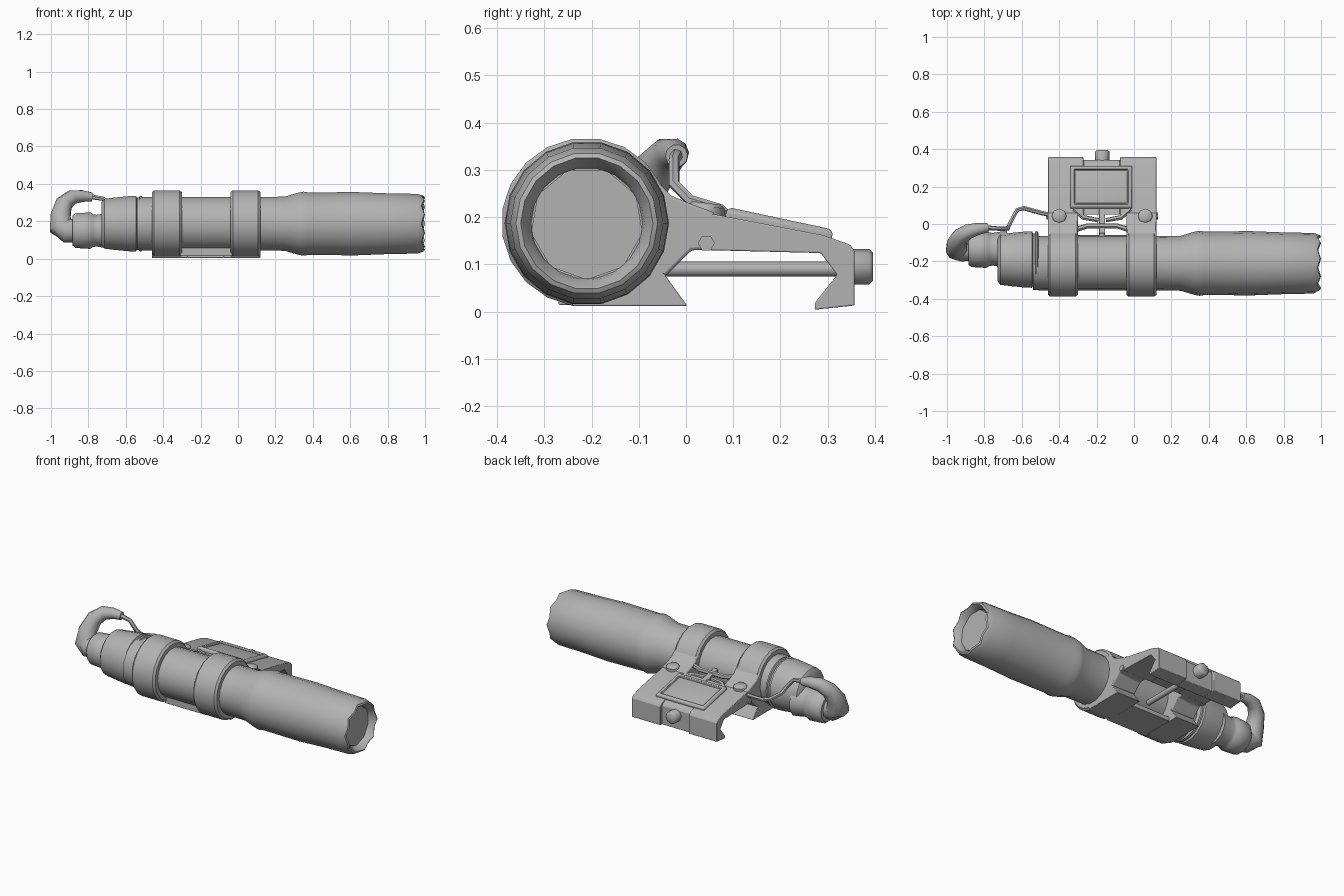
import bpy, bmesh, math
from mathutils import Vector, Matrix

cube = bpy.data.objects.get("Cube")
if cube:
    bpy.data.objects.remove(cube, do_unlink=True)

grey = bpy.data.materials.new("plain grey")
grey.use_nodes = True
colour = (0.45, 0.45, 0.45, 1)
grey.diffuse_color = colour
grey.node_tree.nodes["Principled BSDF"].inputs["Base Color"].default_value = colour

AXIS = (-0.21, 0.187)          # y, z of the barrel axis
RINGS = ((-0.46, -0.30), (-0.04, 0.12))
MID = -0.17                    # x of the mount centre line


def finish(name, bm, angle=40, bevel=0):
    bmesh.ops.recalc_face_normals(bm, faces=bm.faces)
    mesh = bpy.data.meshes.new(name)
    bm.to_mesh(mesh)
    bm.free()
    obj = bpy.data.objects.new(name, mesh)
    bpy.context.collection.objects.link(obj)
    mesh.materials.append(grey)
    if bevel:
        mod = obj.modifiers.new("soft edges", "BEVEL")
        mod.width = bevel
        mod.segments = 2
        mod.limit_method = "ANGLE"
    bpy.ops.object.select_all(action="DESELECT")
    bpy.context.view_layer.objects.active = obj
    obj.select_set(True)
    bpy.ops.object.shade_smooth_by_angle(angle=math.radians(angle))
    return obj


def lathe(name, profile, centre=AXIS, sides=18, angle=40, wave=0):
    """Turn (x, radius) points about an axis running along x."""
    bm = bmesh.new()
    loops = []
    for x, r in profile:
        loop = []
        for i in range(sides):
            a = math.tau * (i + 0.5) / sides
            dx = wave * (i % 2) if x > 0.97 else 0
            loop.append(bm.verts.new((x - dx, centre[0] + r * math.sin(a),
                                      centre[1] + r * math.cos(a))))
        loops.append(loop)
    for a, b in zip(loops, loops[1:]):
        for i in range(sides):
            j = (i + 1) % sides
            bm.faces.new((a[i], a[j], b[j], b[i]))
    bm.faces.new(loops[0])
    bm.faces.new(loops[-1])
    return finish(name, bm, angle)


def prism(name, outline, x0, x1, bevel=0.006):
    """Extrude a (y, z) outline along x."""
    bm = bmesh.new()
    face = bm.faces.new([bm.verts.new((x0, y, z)) for y, z in outline])
    new = bmesh.ops.extrude_face_region(bm, geom=[face])["geom"]
    bmesh.ops.translate(bm, vec=(x1 - x0, 0, 0),
                        verts=[v for v in new if isinstance(v, bmesh.types.BMVert)])
    return finish(name, bm, 35, bevel)


def pipe(name, points, sides=8):
    """Sweep a circle through (x, y, z, radius) points."""
    bm = bmesh.new()
    centres = [Vector(p[:3]) for p in points]
    loops, side = [], None
    for i, c in enumerate(centres):
        d = (centres[min(i + 1, len(points) - 1)] - centres[max(i - 1, 0)]).normalized()
        side = d.orthogonal() if side is None else side - d * side.dot(d)
        side.normalize()
        up = d.cross(side)
        ring = [math.tau * k / sides for k in range(sides)]
        loops.append([bm.verts.new(c + points[i][3] * (side * math.cos(a) + up * math.sin(a)))
                      for a in ring])
    for a, b in zip(loops, loops[1:]):
        for i in range(sides):
            j = (i + 1) % sides
            bm.faces.new((a[i], a[j], b[j], b[i]))
    bm.faces.new(loops[0])
    bm.faces.new(loops[-1])
    return finish(name, bm, 50)


# Barrel and flared head with a recessed lens
lathe("barrel", [(-0.54, 0.142), (-0.5, 0.145), (0.2, 0.145), (0.26, 0.147)])
lathe("lamp_head", [(0.12, 0.145), (0.25, 0.147), (0.32, 0.168), (0.35, 0.174), (0.38, 0.169),
                    (0.62, 0.172), (0.8, 0.165), (0.96, 0.162), (0.995, 0.15),
                    (1.0, 0.14), (0.975, 0.122), (0.95, 0.118)], wave=0.015)
lathe("lens", [(0.93, 0.12), (0.955, 0.12)], sides=9, angle=20)

# Tail cap with grooves, offset switch housing
lathe("tail_cap", [(-0.73, 0.115), (-0.715, 0.135), (-0.66, 0.142), (-0.58, 0.15),
                   (-0.545, 0.151), (-0.54, 0.14), (-0.53, 0.14), (-0.525, 0.152),
                   (-0.515, 0.15), (-0.51, 0.14)], centre=(-0.19, 0.187))
lathe("switch_housing", [(-0.885, 0.082), (-0.87, 0.095), (-0.79, 0.1), (-0.775, 0.09),
                         (-0.755, 0.087), (-0.68, 0.1)], centre=(-0.135, 0.15), sides=14)

# Elbow and thin cable
pipe("cable_elbow", [(-0.85, -0.135, 0.15, 0.062), (-0.92, -0.135, 0.15, 0.066),
                     (-0.945, -0.13, 0.165, 0.066), (-0.948, -0.11, 0.23, 0.055),
                     (-0.93, -0.07, 0.295, 0.047), (-0.885, -0.04, 0.33, 0.04),
                     (-0.83, -0.025, 0.335, 0.032), (-0.78, -0.02, 0.33, 0.024)], 10)
pipe("cable", [(-0.79, -0.02, 0.332, 0.014), (-0.72, -0.025, 0.32, 0.012),
               (-0.675, -0.025, 0.27, 0.012), (-0.66, 0.01, 0.235, 0.012),
               (-0.625, 0.075, 0.215, 0.012), (-0.59, 0.085, 0.205, 0.012),
               (-0.5, 0.06, 0.19, 0.012), (-0.43, 0.045, 0.185, 0.012)], 6)

# Two clamp rings, each with an arm to the plate and a dovetail foot
for side, (x0, x1) in zip(("right", "left"), RINGS):
    lathe(side + "_clamp_ring", [(x0, 0.14), (x0, 0.168), (x0 + 0.012, 0.179),
                                 (x1 - 0.012, 0.179), (x1, 0.168), (x1, 0.14)],
          centre=(-0.212, 0.189), sides=20)
    prism(side + "_clamp_arm", [(-0.12, 0.3), (-0.06, 0.275), (-0.03, 0.245), (0.01, 0.228),
                                (0.06, 0.21), (0.06, 0.132), (0.012, 0.13),
                                (-0.042, 0.076), (-0.12, 0.08)], x0, x1)
    prism(side + "_dovetail_foot", [(-0.24, 0.012), (0.003, 0.012), (-0.042, 0.074),
                                    (-0.07, 0.12), (-0.24, 0.12)], x0, x1, 0.003)
    # Screw on the plate and boss through the arm
    cx = x0 + 0.06 if side == "right" else x1 - 0.06
    pipe(side + "_plate_screw", [(cx, 0.04, 0.19, 0.04), (cx, 0.042, 0.222, 0.04),
                                 (cx, 0.043, 0.23, 0.03)], 8)
prism("foot_bridge", [(-0.27, 0.014), (-0.06, 0.014), (-0.06, 0.04), (-0.1, 0.07),
                      (-0.27, 0.07)], -0.31, -0.03, 0.003)
for name, x0, x1 in (("right_boss", -0.467, -0.44), ("left_boss", 0.1, 0.127)):
    lathe(name, [(x0, 0.018), (x1, 0.018)], centre=(0.043, 0.145), sides=6, angle=20)

# Sloping plate with hooked far edge, middle part set back
for name, x0, x1, back in (("plate_right", -0.46, -0.27, 0.357),
                           ("plate_middle", -0.27, -0.075, 0.342),
                           ("plate_left", -0.075, 0.12, 0.357)):
    prism(name, [(0.05, 0.208), (0.29, 0.162), (back - 0.01, 0.142), (back, 0.128),
                 (back, 0.013), (0.272, 0.004), (0.274, 0.02), (0.32, 0.078),
                 (0.285, 0.124), (0.05, 0.13)], x0, x1, 0.003)

# Raised window frame with a sunken, gently domed panel
bm = bmesh.new()
bmesh.ops.create_cube(bm, size=1)
bmesh.ops.scale(bm, vec=(0.33, 0.23, 0.03), verts=bm.verts)
bm.faces.ensure_lookup_table()
top = max(bm.faces, key=lambda f: f.calc_center_median().z)
for thickness, depth in ((0.012, 0.008), (0.014, 0), (0.006, -0.014), (0.012, 0.008), (0.03, 0.004)):
    bmesh.ops.inset_region(bm, faces=[top], thickness=thickness, depth=0)
    bmesh.ops.translate(bm, vec=(0, 0, depth), verts=top.verts)
bmesh.ops.transform(bm, verts=bm.verts, matrix=Matrix.Translation((-0.175, 0.195, 0.175))
                    @ Matrix.Rotation(math.radians(-12), 4, "X"))
finish("window_frame", bm, 25, 0.003)

# Cross bar, struts, clamp bolt and knob between the rings
pipe("cross_bar", [(-0.31, -0.03, 0.225, 0.014), (-0.25, -0.01, 0.22, 0.014),
                   (-0.09, -0.01, 0.22, 0.014), (-0.03, -0.03, 0.225, 0.014)], 6)
prism("centre_strut", [(-0.05, 0.235), (0.09, 0.205), (0.09, 0.175), (-0.05, 0.205)],
      MID - 0.016, MID + 0.016, 0.003)
for s in (-1, 1):
    pipe("inner_strut", [(MID + s * 0.15, 0.08, 0.195, 0.016),
                         (MID + s * 0.1, 0.035, 0.2, 0.014),
                         (MID + s * 0.02, 0.02, 0.2, 0.012)], 6)
pipe("clamp_bolt", [(MID, -0.08, 0.09, 0.016), (MID, 0.34, 0.09, 0.016)])
pipe("clamp_knob", [(MID, 0.33, 0.095, 0.038), (MID, 0.388, 0.095, 0.038),
                    (MID, 0.396, 0.095, 0.03)], 8)
